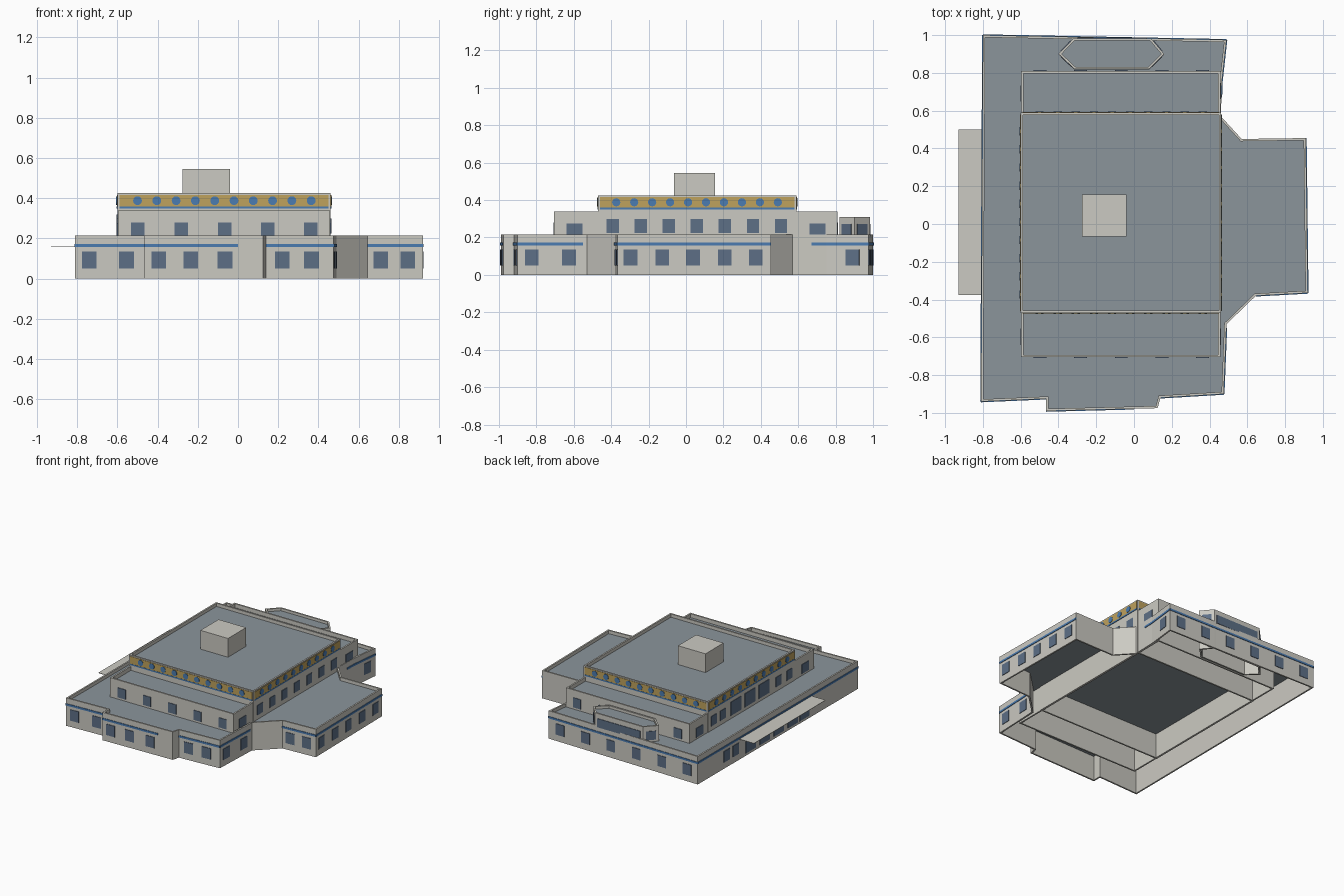
import bpy
import bmesh
from mathutils import Vector, Matrix

if "Cube" in bpy.data.objects:
    bpy.data.objects.remove(bpy.data.objects["Cube"], do_unlink=True)


def material(name, rgb):
    m = bpy.data.materials.new(name)
    m.use_nodes = True
    m.diffuse_color = (*rgb, 1)
    m.node_tree.nodes["Principled BSDF"].inputs["Base Color"].default_value = (*rgb, 1)
    return m


PLASTER = material("pale plaster", (.60, .59, .54))
ROOF = material("grey roof", (.26, .30, .33))
GLASS = material("slate glass", (.11, .16, .24))
BLUE = material("blue paint", (.07, .20, .44))
GOLD = material("ochre band", (.52, .36, .11))


def finish(name, bm, mat):
    mesh = bpy.data.meshes.new(name)
    bm.to_mesh(mesh)
    bm.free()
    mesh.materials.append(mat)
    obj = bpy.data.objects.new(name, mesh)
    bpy.context.collection.objects.link(obj)
    return obj


def add_box(bm, lo, hi):
    lo, hi = Vector(lo), Vector(hi)
    mat = Matrix.Translation((lo + hi) / 2) @ Matrix.Diagonal((*(hi - lo), 1))
    bmesh.ops.create_cube(bm, size=1, matrix=mat)


def rect(x0, y0, x1, y1):
    return [(x0, y0), (x1, y0), (x1, y1), (x0, y1)]


def tier(name, outline, top, roof_drop):
    """Hollow wall ring from the ground with a sunken flat roof."""
    bm = bmesh.new()
    low = [bm.verts.new((x, y, 0)) for x, y in outline]
    high = [bm.verts.new((x, y, top)) for x, y in outline]
    n = len(outline)
    for i in range(n):
        j = (i + 1) % n
        bm.faces.new((low[i], low[j], high[j], high[i]))
    walls = finish(name + "_walls", bm, PLASTER)
    solid = walls.modifiers.new("thickness", 'SOLIDIFY')
    solid.thickness = .012
    solid.offset = -1
    solid.use_even_offset = True
    bm = bmesh.new()
    bm.faces.new([bm.verts.new((x * .996, y * .996, top - roof_drop)) for x, y in outline])
    finish(name + "_roof", bm, ROOF)


def wall_frame(outline, edge, c):
    """Point on a wall at world coordinate c of its main axis, plus its directions."""
    a, b = Vector(outline[edge]), Vector(outline[(edge + 1) % len(outline)])
    d = b - a
    k = 0 if abs(d.x) > abs(d.y) else 1
    p = a + d * (c - a[k]) / d[k]
    d.normalize()
    return Vector((*p, 0)), Vector((d.x, d.y, 0)), Vector((d.y, -d.x, 0))


def add_plate(bm, outline, edge, c0, c1, z0, z1, depth=.004):
    """Thin plate lying on a wall between two coordinates."""
    p, along, out = wall_frame(outline, edge, c0)
    q = wall_frame(outline, edge, c1)[0]
    mid = (p + q) / 2 + Vector((0, 0, (z0 + z1) / 2))
    rot = Matrix((along, out, Vector((0, 0, 1)))).transposed().to_4x4()
    size = Matrix.Diagonal(((q - p).length, depth * 2, z1 - z0, 1))
    bmesh.ops.create_cube(bm, size=1, matrix=Matrix.Translation(mid) @ rot @ size)


def windows(name, outline, layout, z0, z1, width):
    bm = bmesh.new()
    for edge, centres in layout.items():
        for c in centres:
            add_plate(bm, outline, edge, c - width / 2, c + width / 2, z0, z1)
    finish(name, bm, GLASS)


# Ground floor with front bay and side wing
base = [(-.81, -.94), (-.465, -.925), (-.465, -.99), (.125, -.975), (.14, -.92),
        (.475, -.90), (.49, -.53), (.645, -.38), (.92, -.365), (.91, .455),
        (.57, .45), (.46, .57), (.465, .75), (.49, .975), (-.80, 1.0)]
tier("ground_floor", base, .215, .025)
windows("ground_windows", base, {
    0: (-.74, -.555), 2: (-.395, -.235, -.065), 4: (.22, .365), 5: (-.825, -.625),
    7: (.71, .845), 8: (-.297, -.127, .037, .207, .372), 12: (.89,),
    13: (.39, .17, -.05, -.27, -.49, -.71), 14: (.65, .54)}, .05, .135, .073)

# Blue stripe around the ground floor
bm = bmesh.new()
for edge, c0, c1 in [(0, -.81, -.465), (2, -.465, 0), (4, .14, .475), (5, -.9, -.55),
                     (7, .645, .92), (8, -.365, .455), (11, .67, .75),
                     (12, .75, .975), (13, .49, -.8), (14, 1, -.94)]:
    add_plate(bm, base, edge, c0, c1, .158, .173)
finish("ground_stripe", bm, BLUE)

# Shop front and flat canopy on the -x side
windows("shop_front", base, {14: (.36, .19, .02, -.15, -.29)}, .02, .135, .12)
bm = bmesh.new()
add_box(bm, (-.93, -.375, .158), (-.80, .50, .161))
finish("canopy", bm, PLASTER)

# Middle floor
middle = rect(-.597, -.705, .457, .81)
tier("middle_floor", middle, .338, .03)
across = (-.498, -.283, -.067, .148, .363)
windows("middle_end_windows", middle, {0: across, 2: across}, .205, .28, .067)
windows("middle_side_windows", middle, {1: (-.597, .703), 3: (-.597, .69)}, .205, .276, .085)

# Upper floor
upper = rect(-.6, -.47, .461, .59)
tier("upper_floor", upper, .425, .025)
windows("upper_side_windows", upper, {
    1: [-.392 + .15 * i for i in range(7)], 3: (.52, .41, -.27, -.40)}, .225, .30, .066)
windows("upper_large_windows", upper, {3: (.25, .08, -.09)}, .215, .32, .13)

# Ochre frieze, blue line and round medallions on all four sides
gold, line, discs = bmesh.new(), bmesh.new(), bmesh.new()
for edge in range(4):
    c0, c1 = (-.59, .451) if edge % 2 == 0 else (-.46, .58)
    add_plate(gold, upper, edge, c0, c1, .36, .416, .003)
    add_plate(line, upper, edge, c0, c1, .349, .36)
    first = -.50 if edge % 2 == 0 else -.373
    for i in range(10):
        p, along, out = wall_frame(upper, edge, first + .096 * i)
        rot = out.to_track_quat('Z', 'Y').to_matrix().to_4x4()
        place = Matrix.Translation(p + Vector((0, 0, .388))) @ rot
        bmesh.ops.create_cone(discs, cap_ends=True, segments=16, radius1=.022,
                              radius2=.022, depth=.012, matrix=place)
finish("frieze", gold, GOLD)
finish("frieze_line", line, BLUE)
finish("medallions", discs, BLUE)

# Roof block
bm = bmesh.new()
add_box(bm, (-.275, -.065, .40), (-.04, .155, .545))
finish("roof_block", bm, PLASTER)

# Six-sided rear bay with a long window
bay = [(-.40, .90), (-.315, .82), (.08, .82), (.16, .90), (.09, .983), (-.32, .983)]
tier("rear_bay", bay, .31, .02)
bm = bmesh.new()
for edge, c0, c1 in [(4, .07, -.30), (2, .833, .885), (3, .915, .968),
                     (5, .968, .915), (0, .885, .833)]:
    a, b = Vector(bay[edge]), Vector(bay[(edge + 1) % 6])
    if abs((b - a).x) > abs((b - a).y) and edge != 4:
        # main axis is x here, so convert the y coordinates
        c0, c1 = [a.x + (b.x - a.x) * (c - a.y) / (b.y - a.y) for c in (c0, c1)]
    add_plate(bm, bay, edge, c0, c1, .205, .272)
finish("rear_bay_windows", bm, GLASS)
